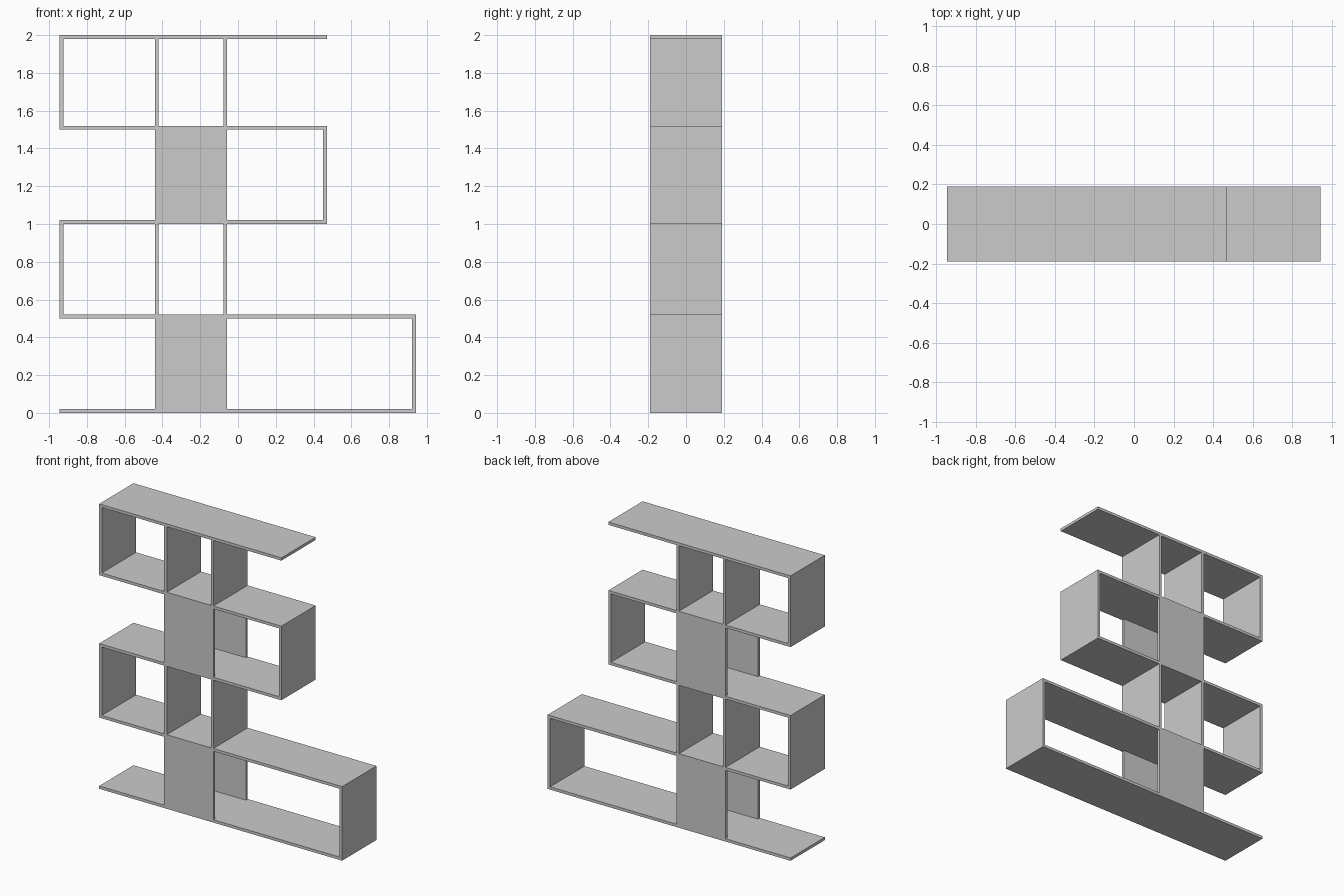
import bpy
import bmesh
from mathutils import Vector

if "Cube" in bpy.data.objects:
    bpy.data.objects.remove(bpy.data.objects["Cube"], do_unlink=True)

# One plain board colour
GREY = (0.6, 0.6, 0.6, 1.0)
board_grey = bpy.data.materials.new("board grey")
board_grey.use_nodes = True
board_grey.diffuse_color = GREY
board_grey.node_tree.nodes["Principled BSDF"].inputs["Base Color"].default_value = GREY

T = 0.02          # board thickness
D = 0.19          # half depth
LEFT, MID, RIGHT = -0.945, 0.47, 0.942
COL_A, COL_B = -0.44, -0.058      # central column


def board(name, x, y, z):
    """Box spanning the given (low, high) ranges."""
    bm = bmesh.new()
    bmesh.ops.create_cube(bm, size=1)
    for v in bm.verts:
        v.co = Vector([lo + (c + 0.5) * (hi - lo)
                       for c, (lo, hi) in zip(v.co, (x, y, z))])
    mesh = bpy.data.meshes.new(name)
    bm.to_mesh(mesh)
    bm.free()
    mesh.materials.append(board_grey)
    obj = bpy.data.objects.new(name, mesh)
    bpy.context.collection.objects.link(obj)


depth = (-D, D)

# Horizontal shelves, bottom to top: underside height and right end
shelves = [(0, RIGHT), (0.5, RIGHT), (1.0, MID), (1.5, MID), (2 - T, MID)]
for i, (z, end) in enumerate(shelves):
    board(f"shelf_{i + 1}", (LEFT, end), depth, (z, z + T))

for i in range(4):
    gap = (shelves[i][0] + T, shelves[i + 1][0])
    if i % 2 == 0:
        # Tier open on one side: end board, front and back column panels
        end = shelves[i][1]
        board(f"end_board_{i + 1}", (end - T, end), depth, gap)
        board(f"front_panel_{i + 1}", (COL_A, COL_B), (-D, -D + T), gap)
        board(f"back_panel_{i + 1}", (COL_A, COL_B), (D - T, D), gap)
    else:
        # Tier open on the other side: end board and two dividers
        board(f"end_board_{i + 1}", (LEFT, LEFT + T), depth, gap)
        board(f"outer_divider_{i + 1}", (COL_A, COL_A + T), depth, gap)
        board(f"inner_divider_{i + 1}", (COL_B - T, COL_B), depth, gap)
